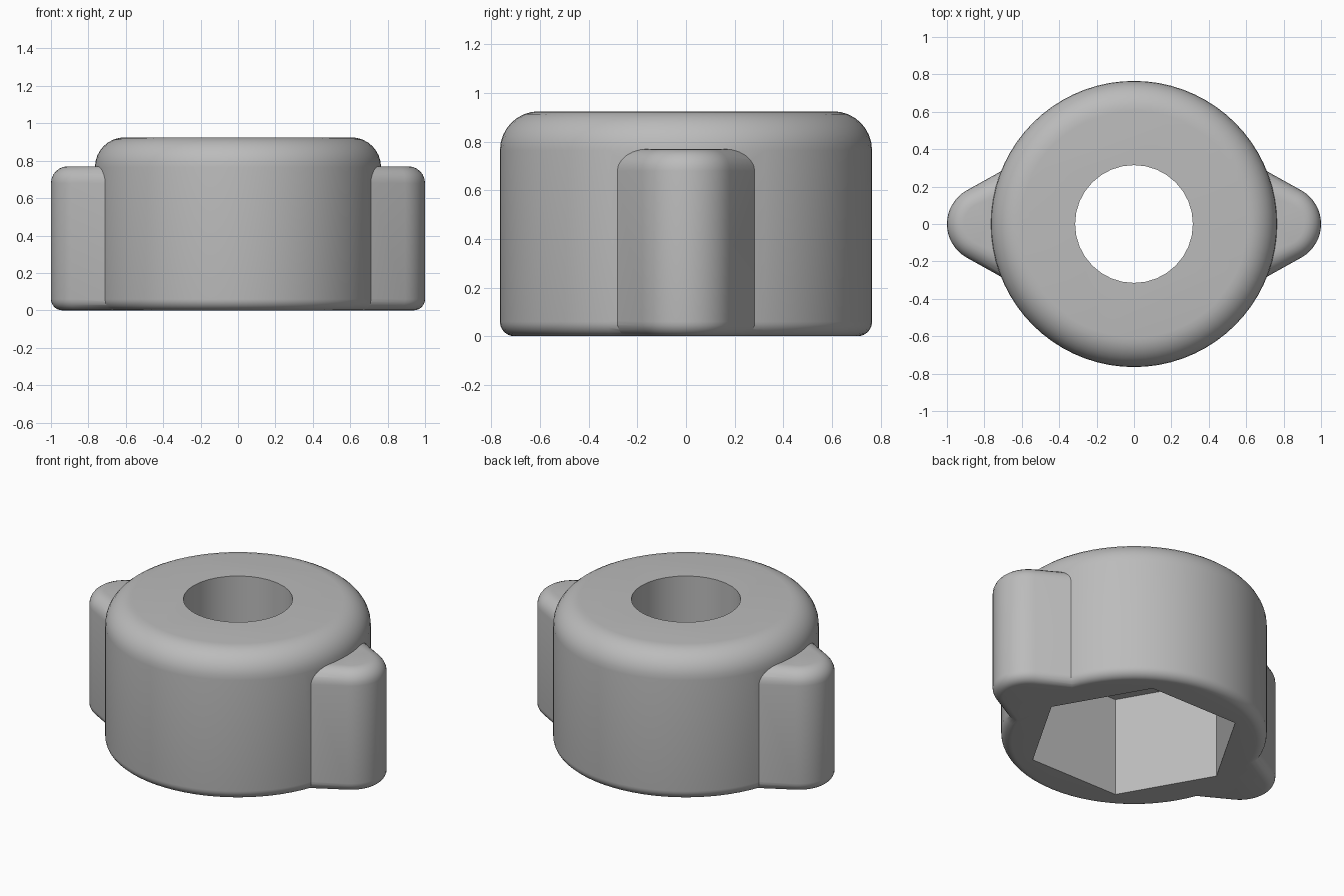
import bpy, bmesh
from math import sin, cos, pi, radians

cube = bpy.data.objects.get("Cube")
if cube:
    bpy.data.objects.remove(cube, do_unlink=True)

RADIUS, HEIGHT = 0.765, 0.925
WING_HEIGHT = 0.77

grey = bpy.data.materials.new("plain grey")
grey.use_nodes = True
colour = (0.5, 0.5, 0.5, 1)
grey.diffuse_color = colour
grey.node_tree.nodes["Principled BSDF"].inputs["Base Color"].default_value = colour


def rounded_prism(name, outline, z0, z1, top=0.0, bottom=0.0, segments=6):
    """Extrude a flat outline, then round its top and bottom rims."""
    bm = bmesh.new()
    base = bm.faces.new([bm.verts.new((x, y, z0)) for x, y in outline])
    made = bmesh.ops.extrude_face_region(bm, geom=[base])["geom"]
    for v in made:
        if isinstance(v, bmesh.types.BMVert):
            v.co.z = z1
    bmesh.ops.recalc_face_normals(bm, faces=bm.faces)
    for z, size in ((z1, top), (z0, bottom)):
        if size:
            rim = [e for e in bm.edges if all(abs(v.co.z - z) < 1e-5 for v in e.verts)]
            bmesh.ops.bevel(bm, geom=rim, offset=size, segments=segments,
                            profile=0.5, affect='EDGES')
    bmesh.ops.recalc_face_normals(bm, faces=bm.faces)
    mesh = bpy.data.meshes.new(name)
    bm.to_mesh(mesh)
    bm.free()
    mesh.materials.append(grey)
    obj = bpy.data.objects.new(name, mesh)
    bpy.context.collection.objects.link(obj)
    return obj


def circle(radius, sides):
    return [(radius * cos(2 * pi * i / sides), radius * sin(2 * pi * i / sides))
            for i in range(sides)]


def combine(target, other, operation):
    """Apply a boolean and remove the helper."""
    other.hide_render = True
    mod = target.modifiers.new("combine", 'BOOLEAN')
    mod.operation, mod.object, mod.solver = operation, other, 'EXACT'
    bpy.context.view_layer.objects.active = target
    bpy.ops.object.modifier_apply(modifier=mod.name)
    bpy.data.objects.remove(other, do_unlink=True)


# Round body with a soft shoulder
body = rounded_prism("nut_body", circle(RADIUS, 72), 0, HEIGHT, 0.16, 0.06, 8)

# Two tapered finger wings with round tips
tip_x, tip_r, spread, steps = 0.794, 0.206, radians(61), 16
arc = [-spread + 2 * spread * i / steps for i in range(steps + 1)]
wing = [(0.56, -0.366)] + [(tip_x + tip_r * cos(a), tip_r * sin(a)) for a in arc] + [(0.56, 0.366)]
for side, name in ((1, "left_wing"), (-1, "right_wing")):
    outline = [(side * x, side * y) for x, y in wing]
    combine(body, rounded_prism(name, outline, 0, WING_HEIGHT, 0.09, 0.06), 'UNION')

# Hexagonal socket from below and round hole through the top
combine(body, rounded_prism("hex_socket", circle(0.62, 6), -0.1, 0.63), 'DIFFERENCE')
combine(body, rounded_prism("bolt_hole", circle(0.315, 32), 0.4, 1.1), 'DIFFERENCE')

bpy.ops.object.select_all(action='DESELECT')
body.select_set(True)
bpy.context.view_layer.objects.active = body
bpy.ops.object.shade_smooth_by_angle(angle=radians(30))
